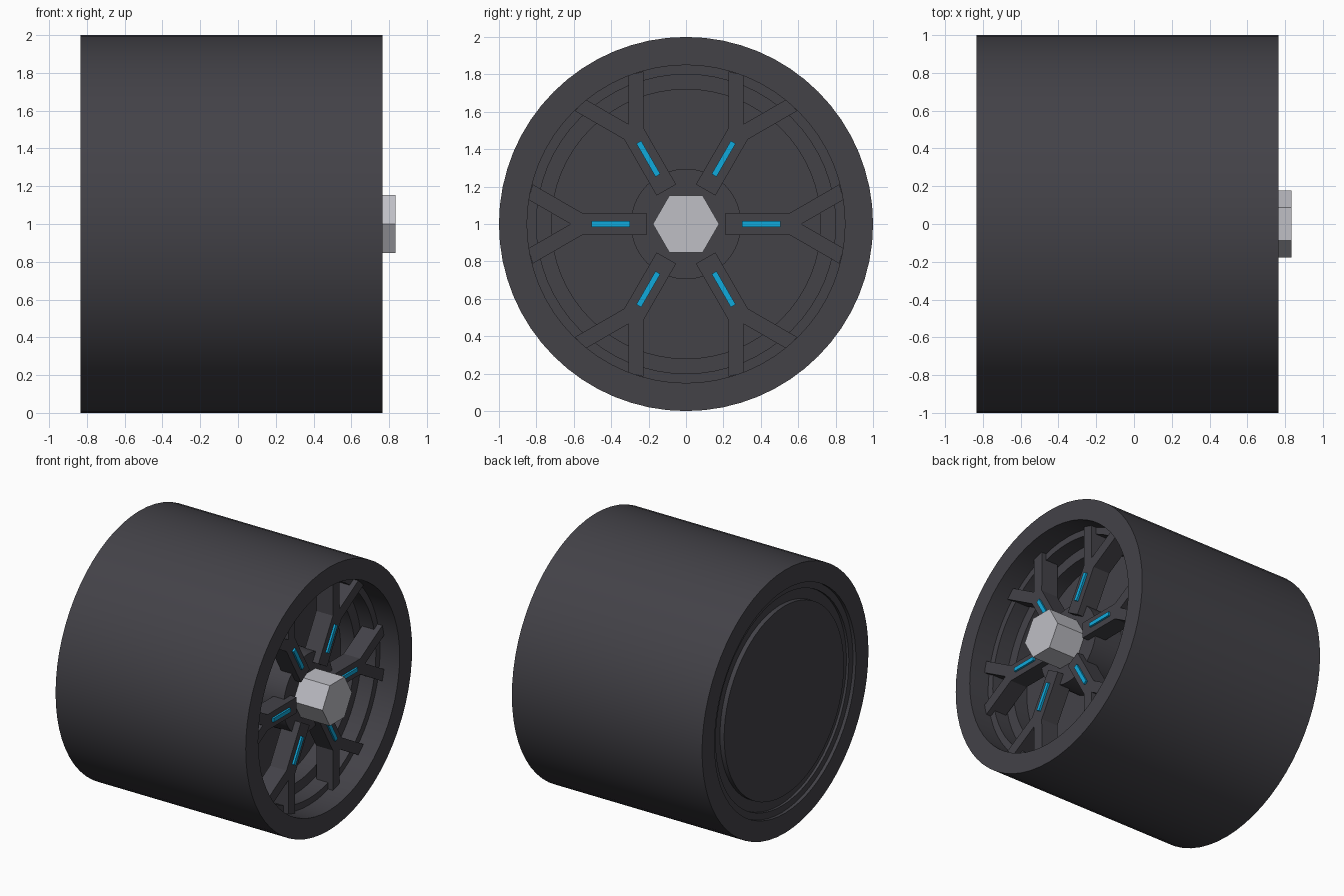
import bpy, bmesh
from math import cos, sin, pi, radians
from mathutils import Matrix

if "Cube" in bpy.data.objects:
    bpy.data.objects.remove(bpy.data.objects["Cube"], do_unlink=True)


def material(name, color):
    mat = bpy.data.materials.new(name)
    mat.use_nodes = True
    mat.diffuse_color = (*color, 1)
    mat.node_tree.nodes["Principled BSDF"].inputs["Base Color"].default_value = (*color, 1)
    return mat


DARK = material("charcoal", (0.056, 0.054, 0.064))
STEEL = material("light_steel", (0.52, 0.52, 0.56))
BLUE = material("bright_blue", (0.005, 0.40, 0.72))
SEGMENTS = 64
CENTER = Matrix.Translation((0, 0, 1))


def finish(bm, name, mat, smooth=False):
    bmesh.ops.remove_doubles(bm, verts=bm.verts[:], dist=0.0001)
    bmesh.ops.recalc_face_normals(bm, faces=bm.faces[:])
    mesh = bpy.data.meshes.new(name)
    bm.to_mesh(mesh)
    bm.free()
    mesh.materials.append(mat)
    obj = bpy.data.objects.new(name, mesh)
    bpy.context.collection.objects.link(obj)
    if smooth:
        bpy.ops.object.select_all(action="DESELECT")
        obj.select_set(True)
        bpy.context.view_layer.objects.active = obj
        bpy.ops.object.shade_smooth_by_angle(angle=radians(30))
    return obj


def revolve(name, profile, mat, closed=True):
    """Turn a profile of (x, radius) points around the axle."""
    bm = bmesh.new()
    verts = [bm.verts.new((x, 0, r)) for x, r in profile]
    pairs = list(zip(verts, verts[1:]))
    if closed:
        pairs.append((verts[-1], verts[0]))
    edges = [bm.edges.new(p) for p in pairs]
    bmesh.ops.spin(bm, geom=verts + edges, cent=(0, 0, 0), axis=(1, 0, 0),
                   angle=2 * pi, steps=SEGMENTS, use_merge=True)
    bm.transform(CENTER)
    return finish(bm, name, mat, True)


def extrude(name, outline, back, front, mat, angle=0):
    """Extrude a (y, z) outline along the axle and turn it to an angle."""
    bm = bmesh.new()
    face = bm.faces.new([bm.verts.new((back, y, z)) for y, z in outline])
    result = bmesh.ops.extrude_face_region(bm, geom=[face])
    moved = [v for v in result["geom"] if isinstance(v, bmesh.types.BMVert)]
    bmesh.ops.translate(bm, verts=moved, vec=(front - back, 0, 0))
    bm.transform(CENTER @ Matrix.Rotation(angle, 4, "X"))
    return finish(bm, name, mat)


# Wide tire drum, open at both ends
revolve("tire", [(-0.835, 0.85), (-0.835, 1), (0.765, 1), (0.765, 0.85)], DARK)

# Stepped rim with a closed floor and back plate
revolve("rim", [(-0.825, 0), (-0.825, 0.72), (-0.79, 0.72), (-0.79, 0.80),
                (-0.81, 0.80), (-0.81, 0.853), (0.60, 0.853), (0.60, 0.80),
                (0.48, 0.80), (0.48, 0.72), (0.36, 0.72), (0.36, 0)], DARK, False)

# Hub boss and hexagonal nut
revolve("hub", [(0.34, 0), (0.34, 0.295), (0.59, 0.295), (0.59, 0)], DARK, False)
hexagon = [(0.177 * cos(i * pi / 3), 0.177 * sin(i * pi / 3)) for i in range(6)]
extrude("hub_nut", hexagon, 0.57, 0.835, STEEL)

# Forked spokes with raised accent strips
half = [(0.21, 0.06), (0.557, 0.06), (0.82, 0.212), (0.842, 0.13)]
fork = half + [(0.617, 0)] + [(y, -z) for y, z in reversed(half)]
strip = [(0.30, -0.015), (0.505, -0.015), (0.505, 0.015), (0.30, 0.015)]
for i in range(6):
    extrude(f"spoke_{i + 1}", fork, 0.50, 0.64, DARK, i * pi / 3)
    extrude(f"accent_strip_{i + 1}", strip, 0.62, 0.655, BLUE, i * pi / 3)
